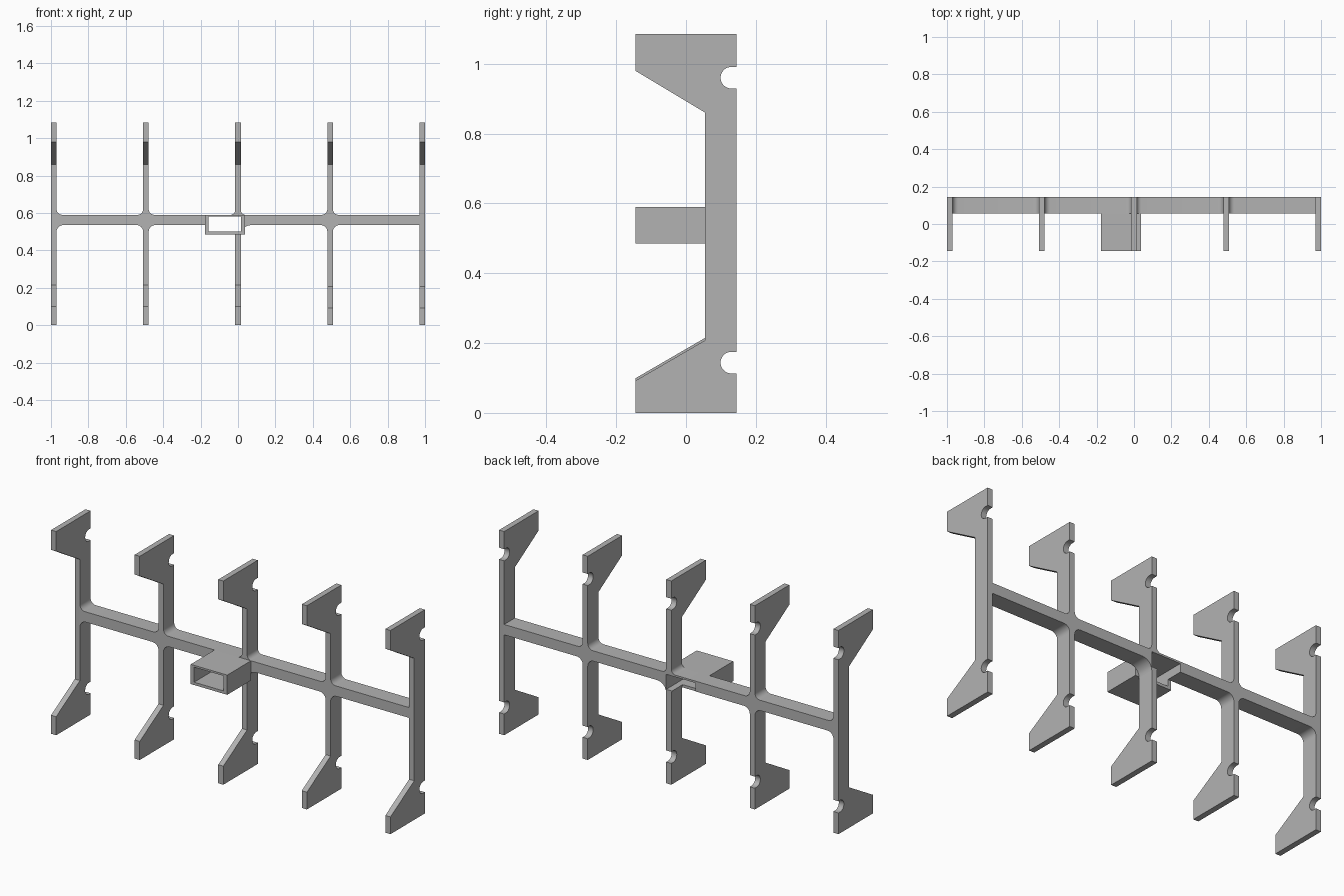
import bpy, bmesh
from math import sin, cos, pi

old = bpy.data.objects.get("Cube")
if old:
    bpy.data.objects.remove(old, do_unlink=True)

grey = bpy.data.materials.new("plain grey")
grey.use_nodes = True
COLOUR = (0.45, 0.45, 0.45, 1)
grey.diffuse_color = COLOUR
grey.node_tree.nodes["Principled BSDF"].inputs["Base Color"].default_value = COLOUR

BACK, SPINE, FRONT = 0.145, 0.055, -0.145
HEIGHT, HALF = 1.085, 0.015
BAR_LOW, BAR_TOP = 0.535, 0.59
RIB_X = [-0.985, -0.4925, 0, 0.4925, 0.985]


def extrude(name, outline, place, lo, hi):
    """Solid from a 2D outline; place(a, b, depth) maps it into space."""
    bm = bmesh.new()
    face = bm.faces.new([bm.verts.new(place(a, b, lo)) for a, b in outline])
    res = bmesh.ops.extrude_face_region(bm, geom=[face])
    shift = place(0, 0, hi - lo)
    moved = [v for v in res["geom"] if isinstance(v, bmesh.types.BMVert)]
    bmesh.ops.translate(bm, verts=moved, vec=shift)
    bmesh.ops.recalc_face_normals(bm, faces=bm.faces)
    mesh = bpy.data.meshes.new(name)
    bm.to_mesh(mesh)
    bm.free()
    mesh.materials.append(grey)
    ob = bpy.data.objects.new(name, mesh)
    bpy.context.collection.objects.link(ob)
    return ob


def sideways(a, b, d):
    return (d, a, b)


def frontal(a, b, d):
    return (a, d, b)


def slot(z, r=0.031, steps=16):
    """Round-ended slot in the back edge, going down."""
    arc = [(0.13 + r * cos(t), z + r * sin(t))
           for t in (pi / 2 + pi * i / steps for i in range(steps + 1))]
    return [(BACK, z + r)] + arc + [(BACK, z - r)]


def fillet(x, z, sx, sz, r, steps=8):
    """Concave corner from the rib face out to the bar edge."""
    if not r:
        return [(x, z)]
    return [(x + sx * r * (1 - cos(t)), z + sz * r * (1 - sin(t)))
            for t in (pi / 2 * i / steps for i in range(steps + 1))]


# Upright ribs with a hooked arm at each end
ribs = []
for i, x in enumerate(RIB_X):
    drop = 0.007 if x > 0.1 else 0
    outline = [(BACK, 0), (FRONT, 0), (FRONT, 0.099 - drop), (SPINE, 0.215 - drop),
               (SPINE, 0.86), (FRONT, 0.98), (FRONT, HEIGHT), (BACK, HEIGHT)]
    outline += slot(0.96) + slot(0.144)
    ribs.append(extrude(f"rib_{i + 1}", outline, sideways, x - HALF, x + HALF))

# Crossbar sections between ribs, flaring into them with fillets
LOW_R = [0.035, 0.035, 0.055, 0.035, 0]
TOP_R = [0.03, 0.03, 0.025, 0.03, 0]
bars = []
for i in range(len(RIB_X) - 1):
    xa, xb = RIB_X[i] + HALF, RIB_X[i + 1] - HALF
    outline = fillet(xa, BAR_LOW, 1, -1, LOW_R[i])
    outline += fillet(xb, BAR_LOW, -1, -1, LOW_R[i + 1])[::-1]
    outline += fillet(xb, BAR_TOP, -1, 1, TOP_R[i + 1])
    outline += fillet(xa, BAR_TOP, 1, 1, TOP_R[i])[::-1]
    bars.append(extrude(f"crossbar_{i + 1}", outline, frontal, SPINE, BACK))


def rect(x0, x1, z0, z1):
    return [(x0, z0), (x1, z0), (x1, z1), (x0, z1)]


# Socket at the front and the tunnel running through to the back
socket = extrude("socket", rect(-0.177, 0.038, 0.485, BAR_TOP), frontal, FRONT, SPINE)
cutter = extrude("tunnel_cutter", rect(-0.157, 0.0155, 0.5, 0.58), frontal, -0.3, 0.3)
cutter.hide_render = True
for ob in (socket, ribs[2], bars[1]):
    mod = ob.modifiers.new("tunnel", "BOOLEAN")
    mod.operation = "DIFFERENCE"
    mod.solver = "EXACT"
    mod.object = cutter
    bpy.context.view_layer.objects.active = ob
    bpy.ops.object.modifier_apply(modifier=mod.name)
bpy.data.objects.remove(cutter, do_unlink=True)

# Smooth the rounded corners, keep edges sharp
bpy.ops.object.select_all(action="DESELECT")
for ob in ribs + bars + [socket]:
    ob.select_set(True)
bpy.context.view_layer.objects.active = socket
bpy.ops.object.shade_smooth_by_angle()
